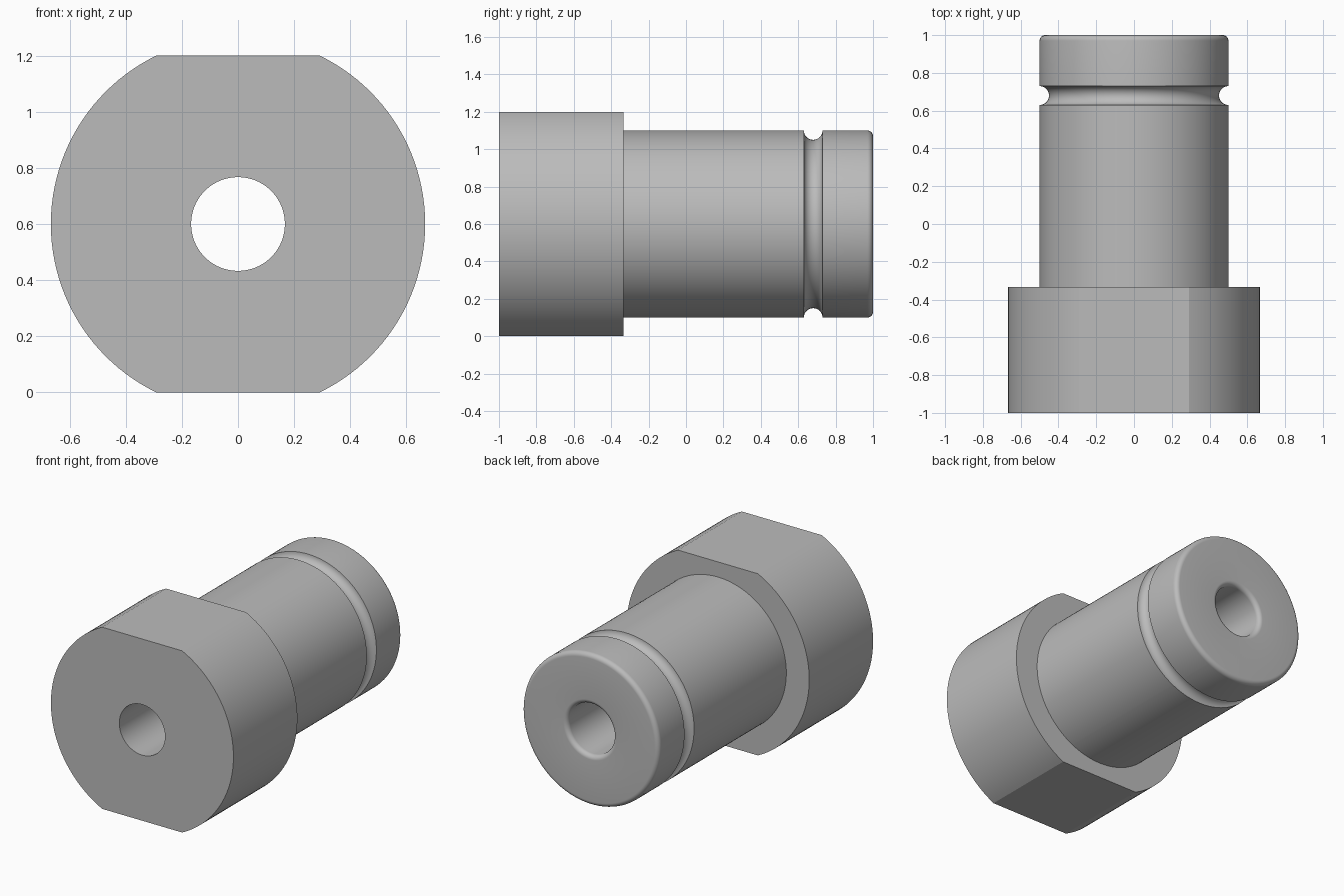
import bpy, bmesh
from math import sin, cos, asin, pi, radians

cube = bpy.data.objects.get("Cube")
if cube:
    bpy.data.objects.remove(cube)

HEAD_R, FLAT, SHAFT_R, BORE_R = 0.667, 0.6, 0.5, 0.167
FILLET, GROOVE_R, GROOVE_Y, SHOULDER_Y = 0.03, 0.05, 0.68, -0.333


def arc(y, r, radius, start, end, steps=8):
    """Profile points (y, radius) on an arc, angles in degrees from +y."""
    angles = [radians(start + (end - start) * i / steps) for i in range(steps + 1)]
    return [(y + radius * cos(a), r + radius * sin(a)) for a in angles]


# Closed half section: head, shaft with ring groove, rounded end, bore
profile = [(-1, BORE_R), (-1, HEAD_R), (SHOULDER_Y, HEAD_R), (SHOULDER_Y, SHAFT_R)]
profile += arc(GROOVE_Y, SHAFT_R, GROOVE_R, 180, 360, 16)
profile += arc(1 - FILLET, SHAFT_R - FILLET, FILLET, 90, 0)
profile += arc(1 - FILLET, BORE_R + FILLET, FILLET, 0, -90)

# Regular steps around the axis plus the exact corners of the two flats
corner = asin(FLAT / HEAD_R)
turns = sorted([2 * pi * i / 128 for i in range(128)]
               + [corner, pi - corner, pi + corner, 2 * pi - corner])

# Revolve the section, trimming the head to its top and bottom flats
bm = bmesh.new()
rings = []
for a in turns:
    rings.append([bm.verts.new((r * cos(a), y, FLAT + max(-FLAT, min(FLAT, r * sin(a)))))
                  for y, r in profile])
for i, ring in enumerate(rings):
    after = rings[(i + 1) % len(rings)]
    for j in range(len(profile)):
        k = (j + 1) % len(profile)
        bm.faces.new((ring[j], ring[k], after[k], after[j]))
bmesh.ops.recalc_face_normals(bm, faces=bm.faces)
mesh = bpy.data.meshes.new("flanged_bushing")
bm.to_mesh(mesh)
bm.free()

# Plain grey metal
grey = bpy.data.materials.new("plain grey")
grey.use_nodes = True
grey.diffuse_color = (0.5, 0.5, 0.5, 1)
grey.node_tree.nodes["Principled BSDF"].inputs["Base Color"].default_value = grey.diffuse_color
mesh.materials.append(grey)

bushing = bpy.data.objects.new("flanged_bushing", mesh)
bpy.context.collection.objects.link(bushing)
bpy.ops.object.select_all(action="DESELECT")
bushing.select_set(True)
bpy.context.view_layer.objects.active = bushing
bpy.ops.object.shade_smooth_by_angle(angle=radians(20))
